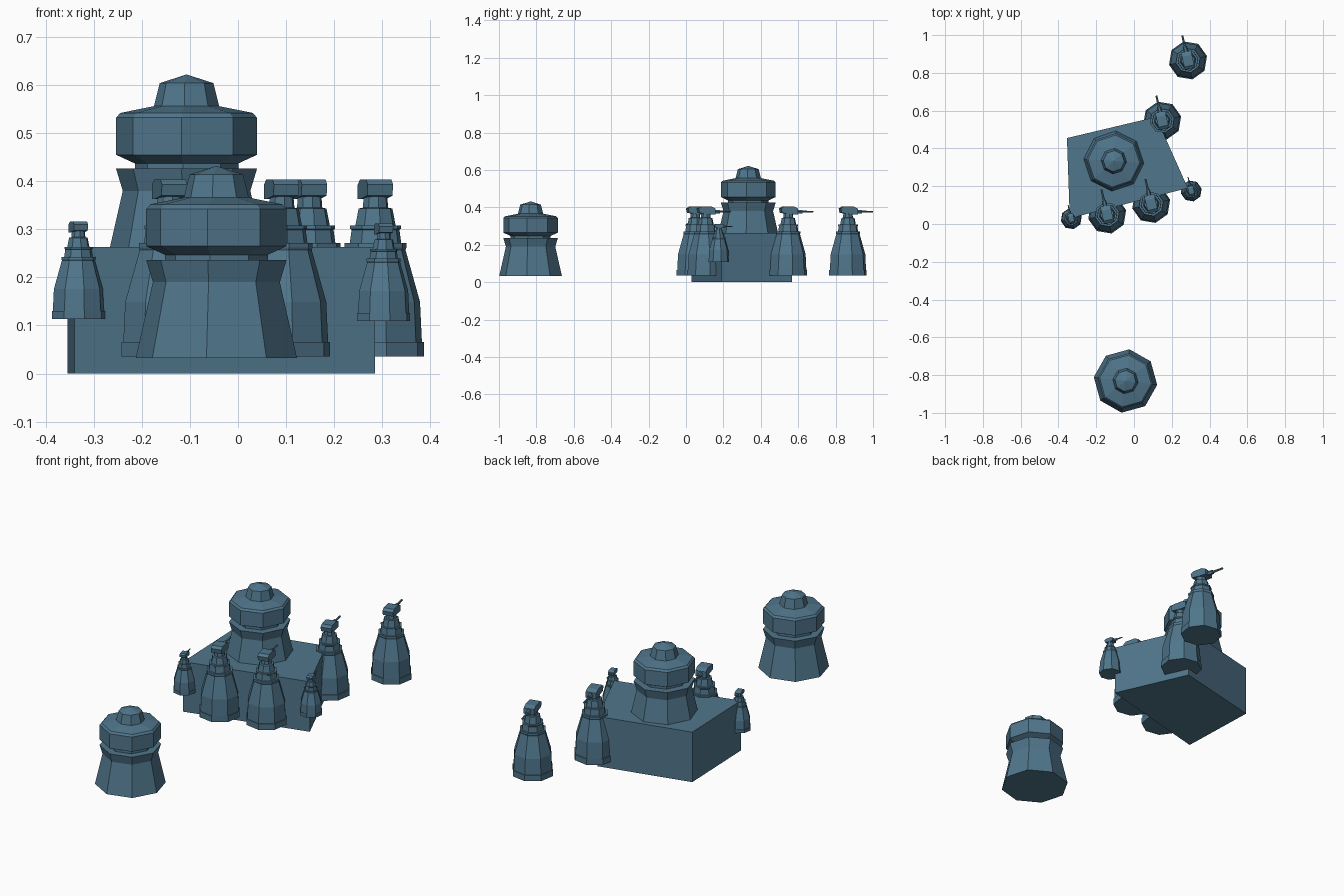
import bpy, bmesh, math
from mathutils import Matrix, Vector

if "Cube" in bpy.data.objects:
    bpy.data.objects.remove(bpy.data.objects["Cube"])

paint = bpy.data.materials.new("blue_grey")
paint.diffuse_color = (0.08, 0.18, 0.26, 1)
paint.use_nodes = True
paint.node_tree.nodes["Principled BSDF"].inputs["Base Color"].default_value = paint.diffuse_color


def finish(bm, name):
    bmesh.ops.recalc_face_normals(bm, faces=bm.faces)
    mesh = bpy.data.meshes.new(name)
    bm.to_mesh(mesh)
    bm.free()
    mesh.materials.append(paint)
    obj = bpy.data.objects.new(name, mesh)
    bpy.context.collection.objects.link(obj)
    return obj


def lathe(bm, profile, sides=8, m=Matrix()):
    """Faceted solid of revolution from (radius, height) pairs, closed at both ends."""
    rings = []
    for r, z in profile:
        if r == 0:
            rings.append([bm.verts.new(m @ Vector((0, 0, z)))] * sides)
        else:
            rings.append([bm.verts.new(m @ Vector((r * math.cos(a), r * math.sin(a), z)))
                          for a in (2 * math.pi * i / sides for i in range(sides))])
    for lo, hi in zip(rings, rings[1:]):
        for i in range(sides):
            j = (i + 1) % sides
            quad = [lo[i], lo[j], hi[j], hi[i]]
            bm.faces.new(list(dict.fromkeys(quad)))
    for ring in (rings[0], rings[-1]):
        if ring[0] is not ring[1]:
            bm.faces.new(ring)


def prism(bm, outline, to_point, a, b):
    """Extrude a 2D outline between offsets a and b."""
    ends = [[bm.verts.new(to_point(u, v, w)) for u, v in outline] for w in (a, b)]
    for e in ends:
        bm.faces.new(e)
    n = len(outline)
    for i in range(n):
        j = (i + 1) % n
        bm.faces.new([ends[0][i], ends[0][j], ends[1][j], ends[1][i]])


# Four-sided platform
bm = bmesh.new()
prism(bm, [(-0.34, 0.03), (0.285, 0.19), (0.117, 0.567), (-0.355, 0.455)],
      lambda x, y, z: (x, y, z), 0, 0.263)
finish(bm, "platform")

# Octagonal command towers: flared body, neck, wide cap and lantern
tower_profile = [(0.169, 0), (0.133, 0.158), (0.147, 0.204), (0.108, 0.204), (0.108, 0.215),
                 (0.147, 0.233), (0.147, 0.310), (0.138, 0.320), (0.068, 0.334),
                 (0.056, 0.382), (0, 0.400)]
for name, loc, turn in (("platform_tower", (-0.107, 0.333, 0.222), -4),
                        ("lone_tower", (-0.045, -0.831, 0.032), -7)):
    bm = bmesh.new()
    lathe(bm, tower_profile)
    tower = finish(bm, name)
    tower.location = loc
    tower.rotation_euler.z = math.radians(turn)

# Gun turrets: stepped octagonal body, tapered gun housing and barrel
turret_profile = [(0.103, 0), (0.103, 0.031), (0.099, 0.031), (0.095, 0.114), (0.064, 0.222),
                  (0.066, 0.227), (0.066, 0.236), (0.055, 0.236), (0.051, 0.264),
                  (0.054, 0.266), (0.054, 0.273), (0.043, 0.273), (0.036, 0.308),
                  (0.027, 0.310), (0.025, 0.335)]
# side outline of housing, gun points along +y
housing = [(-0.040, 0.335), (-0.045, 0.358), (-0.030, 0.369), (0.025, 0.369),
           (0.048, 0.358), (0.048, 0.328), (0.020, 0.328)]


def turret(name, x, y, z, scale):
    bm = bmesh.new()
    lathe(bm, turret_profile)
    prism(bm, housing, lambda u, v, w: (w, u, v), -0.027, 0.027)
    along_y = Matrix.Translation((0, 0.04, 0.342)) @ Matrix.Rotation(-math.pi / 2, 4, 'X')
    lathe(bm, [(0.012, 0), (0.011, 0.036), (0.006, 0.036), (0.005, 0.096)], 6, along_y)
    obj = finish(bm, name)
    obj.location = (x, y, z)
    obj.rotation_euler.z = math.radians(13)
    obj.scale = (scale,) * 3


big = [(0.286, 0.866), (0.149, 0.547), (0.091, 0.106), (-0.142, 0.05)]
for i, (x, y) in enumerate(big):
    turret(f"large_turret_{i + 1}", x, y, 0.035, 1)
turret("small_turret_left", -0.332, 0.028, 0.113, 0.55)
turret("small_turret_right", 0.303, 0.175, 0.109, 0.55)
